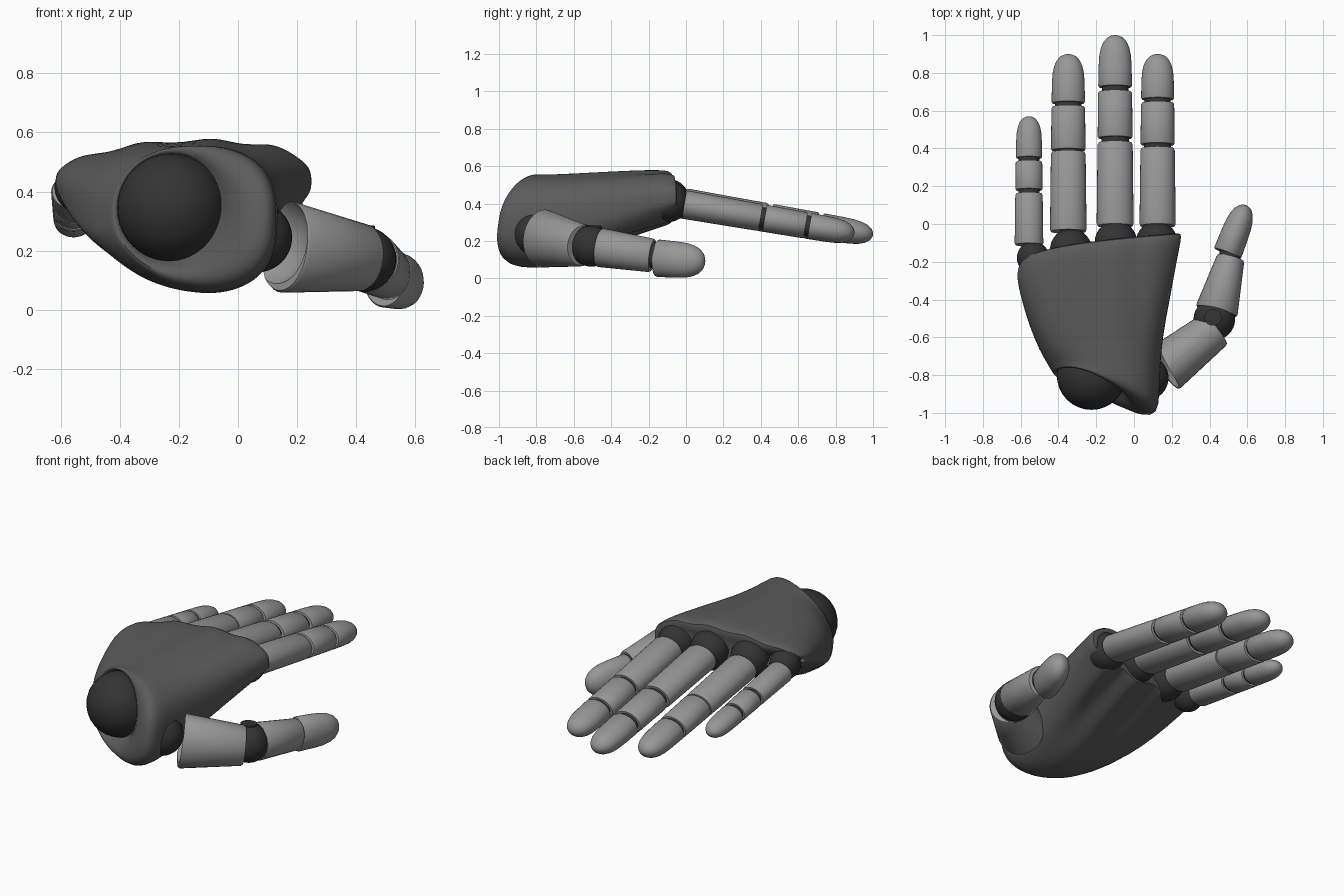
import bpy
import bmesh
from math import sin, cos, pi, radians
from mathutils import Vector

cube = bpy.data.objects.get("Cube")
if cube:
    bpy.data.objects.remove(cube, do_unlink=True)


def material(name, value):
    mat = bpy.data.materials.new(name)
    mat.use_nodes = True
    colour = (value, value, value, 1)
    mat.diffuse_color = colour
    bsdf = mat.node_tree.nodes["Principled BSDF"]
    bsdf.inputs["Base Color"].default_value = colour
    bsdf.inputs["Roughness"].default_value = 0.6
    return mat


LIGHT = material("light grey shell", 0.31)
MID = material("dark grey palm", 0.105)
DARK = material("black joint", 0.033)


def finish(name, bm, mat, angle=40):
    """Turn a bmesh into a smooth shaded object with sharp corners kept."""
    bmesh.ops.recalc_face_normals(bm, faces=bm.faces)
    mesh = bpy.data.meshes.new(name)
    bm.to_mesh(mesh)
    bm.free()
    mesh.materials.append(mat)
    mesh.shade_smooth()
    mesh.set_sharp_from_angle(angle=radians(angle))
    ob = bpy.data.objects.new(name, mesh)
    bpy.context.scene.collection.objects.link(ob)
    return ob


def loft(name, rings, mat, angle=40):
    """Skin a list of closed rings and cap both ends."""
    bm = bmesh.new()
    loops = [[bm.verts.new(p) for p in ring] for ring in rings]
    n = len(loops[0])
    for a, b in zip(loops, loops[1:]):
        for i in range(n):
            j = (i + 1) % n
            bm.faces.new((a[i], a[j], b[j], b[i]))
    bm.faces.new(loops[0])
    bm.faces.new(loops[-1])
    return finish(name, bm, mat, angle)


def ball(name, centre, radius, mat=DARK):
    bm = bmesh.new()
    bmesh.ops.create_uvsphere(bm, u_segments=32, v_segments=20, radius=radius)
    bmesh.ops.translate(bm, verts=bm.verts, vec=centre)
    return finish(name, bm, mat)


TUBE = [(0, .95), (.03, 1), (.97, 1), (1, .95)]
TIP = [(0, .95), (.03, 1), (.4, .99), (.6, .96), (.75, .87),
       (.87, .71), (.95, .48), (.985, .26), (1, .05)]


def segment(name, a, b, start, end, mat=LIGHT, profile=TUBE, n=32):
    """Oval rod from a to b; start and end are (half width, half height)."""
    a, b = Vector(a), Vector(b)
    axis = (b - a).normalized()
    side = axis.cross(Vector((0, 0, 1))).normalized()
    up = side.cross(axis)
    rings = []
    for t, s in profile:
        w = (start[0] + (end[0] - start[0]) * t) * s
        h = (start[1] + (end[1] - start[1]) * t) * s
        rings.append([a.lerp(b, t) + side * w * cos(2 * pi * i / n)
                      + up * h * sin(2 * pi * i / n) for i in range(n)])
    return loft(name, rings, mat)


def carve(ob, centre, radius):
    """Hollow a round seat into an object."""
    cutter = ball("seat_cutter", centre, radius, ob.data.materials[0])
    cutter.hide_render = True
    mod = ob.modifiers.new("seat", 'BOOLEAN')
    mod.object = cutter
    mod.operation = 'DIFFERENCE'
    mod.solver = 'EXACT'
    bpy.context.view_layer.update()
    graph = bpy.context.evaluated_depsgraph_get()
    mesh = bpy.data.meshes.new_from_object(ob.evaluated_get(graph))
    ob.modifiers.clear()
    ob.data = mesh
    mesh.set_sharp_from_angle(angle=radians(40))
    bpy.data.objects.remove(cutter, do_unlink=True)


def spow(v, e):
    return (abs(v) ** e) * (1 if v >= 0 else -1)


def palm_ring(yl, yr, bend, xl, xr, zb, zt, square, ridge, tilt, thin, n=64):
    """Rounded section: depth slides right to left, thinner at the left."""
    ring = []
    for i in range(n):
        c, s = cos(2 * pi * i / n), sin(2 * pi * i / n)
        u = (spow(c, square) + 1) / 2
        x = xl + (xr - xl) * u
        z = (zb + zt) / 2 + (zt - zb) / 2 * spow(s, square)
        wave = ridge * cos(2 * pi * (x - .13) / .225)
        z += wave * s * (.6 if s > 0 else 1.8)
        z -= thin * s * (.5 * (1 - u) ** 3 if s > 0 else 1.5 * (1 - u) ** 3.5)
        ring.append(Vector((x, yl + (yr - yl) * u ** bend + tilt * s, z)))
    return ring


# Palm, from the wrist socket to the knuckles
palm = loft("palm", [palm_ring(*row) for row in (
    (-.70, -.80, 1, -.38, -.07, .18, .51, 1, 0, .02, 0),
    (-.79, -.93, 1.6, -.408, -.045, .155, .535, 1, 0, .045, 0),
    (-.79, -.99, 1.6, -.425, .03, .11, .553, .95, 0, .06, .03),
    (-.775, -1.01, 1.6, -.435, .10, .075, .56, .85, 0, .06, .07),
    (-.735, -.97, 1.6, -.46, .135, .05, .56, .78, 0, .045, .1),
    (-.67, -.80, 1.4, -.50, .135, .045, .56, .75, 0, .02, .1),
    (-.55, -.60, 1, -.55, .15, .095, .565, .75, .003, 0, .1),
    (-.42, -.40, 1, -.59, .19, .18, .572, .75, .008, 0, .1),
    (-.32, -.20, .7, -.615, .225, .25, .578, .75, .012, 0, .1),
    (-.265, -.085, .38, -.62, .25, .29, .578, .75, .015, 0, .1),
    (-.25, -.045, .3, -.61, .25, .305, .566, .75, .015, 0, .1),
    (-.255, -.05, .3, -.58, .22, .33, .53, .75, .01, 0, .08),
)], MID, 75)
subsurf = palm.modifiers.new("smooth", 'SUBSURF')
subsurf.levels = subsurf.render_levels = 1

# Wrist and thumb base balls
ball("wrist_ball", (-.225, -.8, .345), .184)
thumb_root = (.065, -.815, .245)
ball("thumb_base_ball", thumb_root, .118)

# Fingers: x, base height, half width, half height, knuckle y, segment ends
fingers = {
    "index": (.125, .395, .096, .077, -.095, (-.01, .40, .42, .64, .66, .90)),
    "middle": (-.10, .405, .098, .077, -.095, (-.01, .43, .455, .70, .725, 1.0)),
    "ring": (-.348, .40, .097, .077, -.135, (-.04, .38, .39, .62, .64, .90)),
    "little": (-.556, .40, .076, .062, -.18, (-.11, .16, .18, .33, .35, .57)),
}
for name, (x, z, w, h, knuckle, ys) in fingers.items():
    def point(y):
        return (x, y, z - .172 * (y - ys[0]))

    def size(y):
        k = 1 - .12 * (y - ys[0]) / (ys[-1] - ys[0])
        return w * k, h * k

    ball(name + "_knuckle", (x * .96, knuckle, z + .015), w * 1.14)
    parts = ("lower_segment", "middle_segment", "fingertip")
    for part, a, b in zip(parts, ys[::2], ys[1::2]):
        profile = TIP if part == "fingertip" else TUBE
        segment(f"{name}_{part}", point(a), point(b), size(a), size(b),
                profile=profile)
    # Narrow pins in the gaps
    for i, (a, b) in enumerate(zip(ys[1:-1:2], ys[2::2])):
        pin = [r * .78 for r in size(a)]
        segment(f"{name}_joint_{i + 1}", point(a - .02), point(b + .02),
                pin, pin, DARK)

# Thumb
elbow = (.425, -.505, .172)
base = segment("thumb_lower_segment", (.155, -.77, .214), (.43, -.555, .175),
               (.135, .157), (.105, .112))
carve(base, thumb_root, .178)
carve(base, elbow, .113)
ball("thumb_elbow", elbow, .110)
segment("thumb_elbow_pin", (.418, -.495, .27), (.418, -.494, .284),
        (.045, .045), (.045, .045), DARK)
middle = segment("thumb_middle_segment", (.437, -.462, .165),
                 (.512, -.18, .122), (.114, .105), (.074, .09))
carve(middle, elbow, .113)
segment("thumb_joint", (.50, -.21, .13), (.515, -.13, .12),
        (.058, .07), (.058, .07), DARK)
segment("thumb_tip", (.495, -.155, .108), (.593, .10, .088),
        (.077, .1), (.072, .095), profile=TIP)
